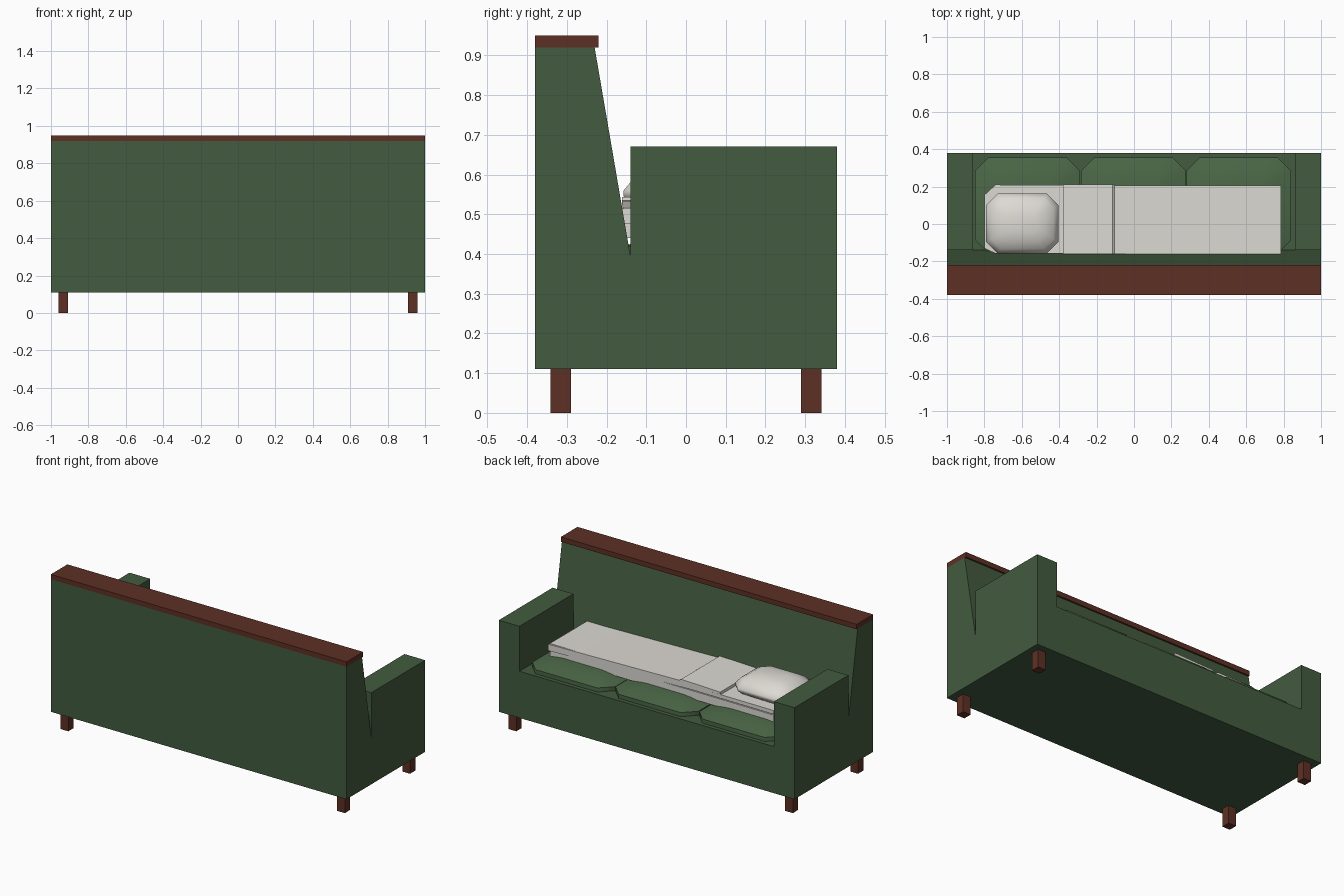
import bpy, bmesh
from mathutils import Vector

if "Cube" in bpy.data.objects:
    bpy.data.objects.remove(bpy.data.objects["Cube"])


def material(name, rgb):
    m = bpy.data.materials.new(name)
    m.diffuse_color = (*rgb, 1)
    m.use_nodes = True
    m.node_tree.nodes["Principled BSDF"].inputs["Base Color"].default_value = m.diffuse_color
    return m


GREEN = material("green_fabric", (0.055, 0.105, 0.05))
CUSHION = material("cushion_fabric", (0.07, 0.135, 0.062))
WOOD = material("dark_wood", (0.11, 0.03, 0.018))
LINEN = material("linen", (0.72, 0.70, 0.65))


def finish(name, bm, mat, smooth=None):
    bmesh.ops.recalc_face_normals(bm, faces=bm.faces[:])
    me = bpy.data.meshes.new(name)
    bm.to_mesh(me)
    bm.free()
    me.materials.append(mat)
    ob = bpy.data.objects.new(name, me)
    bpy.context.collection.objects.link(ob)
    if smooth:
        bpy.ops.object.select_all(action='DESELECT')
        ob.select_set(True)
        bpy.context.view_layer.objects.active = ob
        bpy.ops.object.shade_smooth_by_angle(angle=smooth)
    return ob


def loft(name, rings, mat, smooth=None):
    """Closed rings of equal length joined by quads and capped at both ends."""
    bm = bmesh.new()
    vs = [[bm.verts.new(p) for p in r] for r in rings]
    n = len(vs[0])
    for a, b in zip(vs, vs[1:]):
        for i in range(n):
            bm.faces.new((a[i], a[(i + 1) % n], b[(i + 1) % n], b[i]))
    bm.faces.new(vs[0])
    bm.faces.new(vs[-1])
    return finish(name, bm, mat, smooth)


def box(name, x0, x1, y0, y1, z0, z1, mat):
    ring = [(x0, y0), (x1, y0), (x1, y1), (x0, y1)]
    return loft(name, [[(x, y, z) for x, y in ring] for z in (z0, z1)], mat)


def octagon(x0, x1, y0, y1, c, z):
    return [(x0 + c, y0, z), (x1 - c, y0, z), (x1, y0 + c, z), (x1, y1 - c, z),
            (x1 - c, y1, z), (x0 + c, y1, z), (x0, y1 - c, z), (x0, y0 + c, z)]


def puff(name, x0, x1, y0, y1, c, levels, mat):
    """Soft octagonal pad; levels are (inset, z) pairs."""
    rings = [octagon(x0 + d, x1 - d, y0 + d, y1 - d, max(c - d * 0.3, 0.01), z)
             for d, z in levels]
    return loft(name, rings, mat, 0.9)


# sofa body: one side profile swept across, arms pulled up from the seat ends
profile = [(-.38, .11), (-.38, .92), (-.23, .92), (-.14, .395), (.38, .395), (.38, .11)]
bm = bmesh.new()
cols = [[bm.verts.new((x, y, z)) for y, z in profile] for x in (-1, -.86, .86, 1)]
arm_faces = []
for s, (a, b) in enumerate(zip(cols, cols[1:])):
    for i in range(6):
        j = (i + 1) % 6
        f = bm.faces.new((a[i], a[j], b[j], b[i]))
        if i == 3 and s != 1:
            arm_faces.append(f)
bm.faces.new(cols[0])
bm.faces.new(cols[-1])
bmesh.ops.recalc_face_normals(bm, faces=bm.faces[:])
ext = bmesh.ops.extrude_face_region(bm, geom=arm_faces)["geom"]
bmesh.ops.translate(bm, vec=Vector((0, 0, .275)),
                    verts=[g for g in ext if isinstance(g, bmesh.types.BMVert)])
bmesh.ops.delete(bm, geom=[f for f in arm_faces if f.is_valid], context='FACES_ONLY')
bmesh.ops.dissolve_limit(bm, angle_limit=0.01, verts=bm.verts[:], edges=bm.edges[:])
finish("sofa_body", bm, GREEN)

# wooden rail along the top of the back
box("back_rail", -1, 1, -.38, -.22, .92, .95, WOOD)

# four legs
for sx in (-1, 1):
    for sy in (-1, 1):
        x, y = sx * .935, sy * .315
        box("leg", x - .026, x + .026, y - .026, y + .026, 0, .11, WOOD)

# three seat cushions
for x in (-.57, -.003, .56):
    puff("seat_cushion", x - .28, x + .28, -.155, .355, .07,
         [(.04, .375), (0, .39), (0, .42), (.07, .442), (.14, .452)], CUSHION)

# bedding: mattress with cut head corners, top blanket and folded-back strip
mat_xy = [(-.74, -.158), (.78, -.158), (.78, .2), (-.74, .21), (-.8, .155), (-.8, -.13)]
loft("mattress", [[(x, y, z) for x, y in mat_xy] for z in (.44, .49)], LINEN)
loft("sheet", [[(x, y, z) for x, y in mat_xy] for z in (.495, .518)], LINEN)
box("mattress_core", -.72, .76, -.14, .19, .485, .50, LINEN)
blanket = [(.787, .475), (.787, .514), (-.11, .531), (-.38, .531), (-.38, .5)]
loft("blanket", [[(x, y, z) for x, z in blanket] for y in (-.161, .207)], LINEN)
fold = [(-.115, .525), (-.105, .535), (-.115, .543), (-.38, .535), (-.38, .525)]
loft("blanket_fold", [[(x, y, z) for x, z in fold] for y in (-.161, .212)], LINEN)

# pillow
puff("pillow", -.79, -.405, -.157, .162, .06,
     [(.03, .515), (0, .545), (0, .56), (.025, .59), (.065, .614), (.11, .626)], LINEN)
